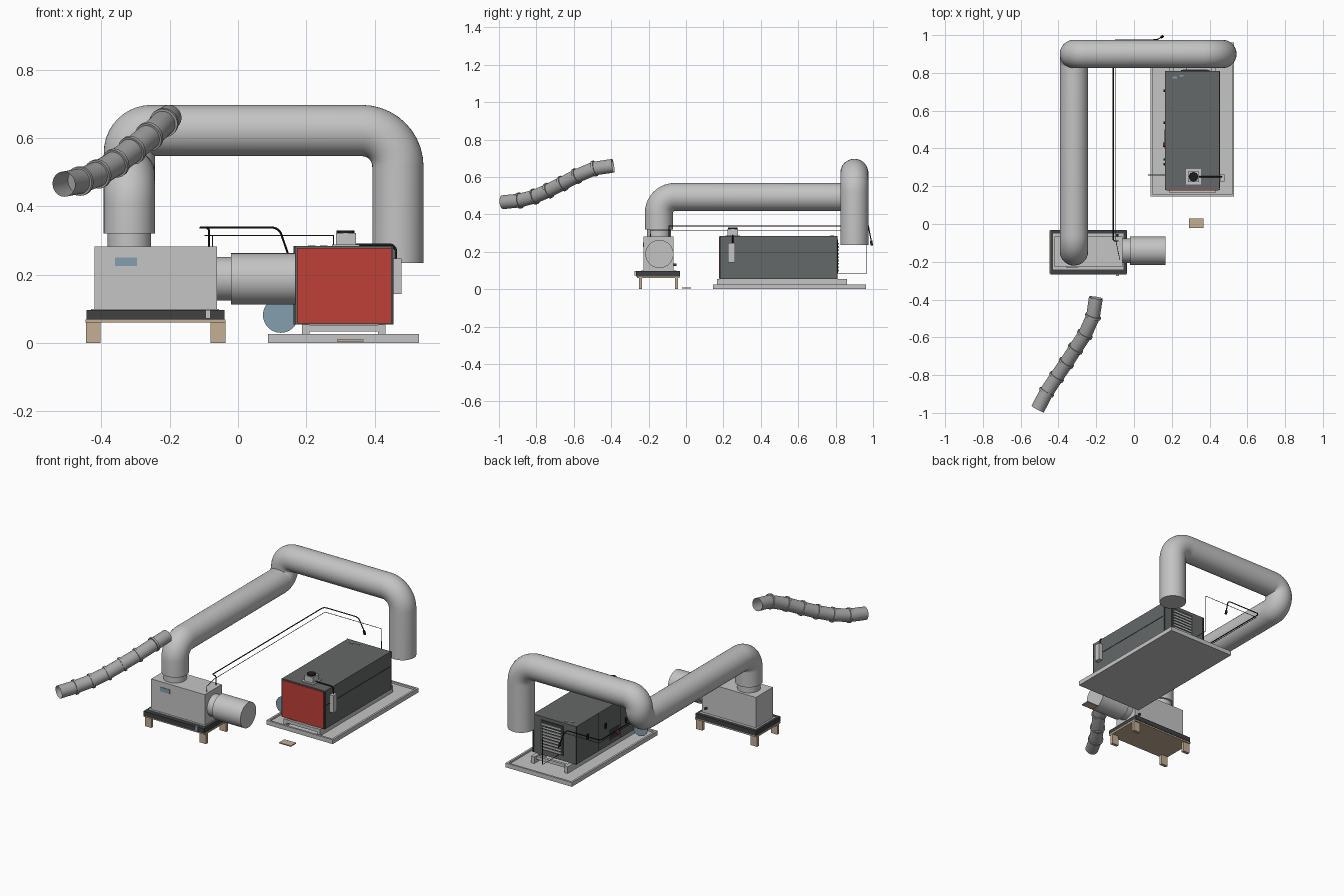
import bpy, bmesh, math
from mathutils import Vector

cube = bpy.data.objects.get("Cube")
if cube:
    bpy.data.objects.remove(cube, do_unlink=True)


def material(name, r, g, b):
    m = bpy.data.materials.new(name)
    m.use_nodes = True
    m.diffuse_color = (r, g, b, 1)
    m.node_tree.nodes["Principled BSDF"].inputs["Base Color"].default_value = (r, g, b, 1)
    return m


LIGHT = material("light grey", .56, .56, .56)
METAL = material("duct grey", .55, .55, .55)
FLEX = material("flexible duct grey", .38, .38, .38)
DARK = material("dark grey", .13, .14, .14)
COAL = material("charcoal", .05, .053, .054)
RED = material("red", .53, .05, .04)
TAN = material("tan wood", .56, .43, .3)
BLUE = material("dusty blue", .23, .35, .43)
BLACK = material("black", .012, .012, .012)


def finish(name, bm, mat, smooth=False):
    bmesh.ops.recalc_face_normals(bm, faces=bm.faces)
    me = bpy.data.meshes.new(name)
    bm.to_mesh(me)
    bm.free()
    me.materials.append(mat)
    ob = bpy.data.objects.new(name, me)
    bpy.context.collection.objects.link(ob)
    if smooth:
        bpy.ops.object.select_all(action='DESELECT')
        ob.select_set(True)
        bpy.context.view_layer.objects.active = ob
        bpy.ops.object.shade_smooth_by_angle(angle=math.radians(40))
    return ob


def box(name, x, y, z, mat):
    """Box from (low, high) ranges on each axis."""
    bm = bmesh.new()
    bmesh.ops.create_cube(bm, size=1)
    for v in bm.verts:
        v.co = [lo + (c + .5) * (hi - lo) for c, (lo, hi) in zip(v.co, (x, y, z))]
    return finish(name, bm, mat)


def rounded(points, radii):
    """Path whose inner corners are replaced by arcs."""
    pts = [Vector(p) for p in points]
    out = [pts[0]]
    for i, r in enumerate(radii, 1):
        a = (pts[i - 1] - pts[i]).normalized()
        b = (pts[i + 1] - pts[i]).normalized()
        c = pts[i] + (a + b) * r
        for k in range(11):
            t = k * math.pi / 20
            p = c - (b * math.cos(t) + a * math.sin(t)) * r
            if (p - out[-1]).length > 1e-4:
                out.append(p)
    return out + [pts[-1]]


def tube(name, path, radius, mat, sides=32, caps=True):
    """Sweep a circle along a path."""
    pts = [Vector(p) for p in path]
    n = len(pts)
    bm = bmesh.new()
    rings, side = [], None
    for i, p in enumerate(pts):
        d_in = (p - pts[max(i - 1, 0)]).normalized()
        d_out = (pts[min(i + 1, n - 1)] - p).normalized()
        t = (d_in + d_out).normalized()
        if side is None:
            side = t.orthogonal()
        side = (side - t * side.dot(t)).normalized()
        other = t.cross(side)
        rings.append([bm.verts.new(p + radius * (side * math.cos(a) + other * math.sin(a)))
                      for a in (k * math.tau / sides for k in range(sides))])
    for r0, r1 in zip(rings, rings[1:]):
        for k in range(sides):
            j = (k + 1) % sides
            bm.faces.new((r0[k], r0[j], r1[j], r1[k]))
    if caps:
        bm.faces.new(rings[0])
        bm.faces.new(rings[-1])
    return finish(name, bm, mat, True)


# Large rigid duct
tube("main_duct", rounded([(-.318, -.145, .32), (-.318, -.145, .493), (-.318, .9, .493),
                           (-.318, .9, .622), (.468, .9, .622), (.468, .9, .235)],
                          [.085, .064, .064, .105]), .075, METAL, 40)
tube("duct_collar", [(-.318, -.145, .275), (-.318, -.145, .325)], .064, METAL)

# Loose flexible duct with bands at its joints
flex = [(-.202, -.39, .66), (-.217, -.49, .645), (-.26, -.585, .605), (-.31, -.66, .565),
        (-.358, -.735, .527), (-.41, -.81, .495), (-.463, -.89, .474), (-.51, -.98, .465)]
tube("flexible_duct", flex, .037, FLEX, 28, False)
for i in range(1, len(flex) - 1):
    d = (Vector(flex[i + 1]) - Vector(flex[i - 1])).normalized() * .006
    tube("flexible_duct_band", [Vector(flex[i]) - d, Vector(flex[i]) + d], .043, FLEX, 28)

# Fan unit on its wooden stand
box("fan_housing", (-.42, -.062), (-.228, -.066), (.095, .282), LIGHT)
box("fan_label", (-.36, -.295), (-.231, -.227), (.225, .25), BLUE)
box("fan_base_plate", (-.43, -.055), (-.24, -.05), (.09, .099), LIGHT)
for y in (-.255, -.045):
    box("base_rail", (-.443, -.04), (y - .013, y + .013), (.069, .097), COAL)
for x in (-.43, -.053):
    box("base_crossbar", (x - .013, x + .013), (-.255, -.045), (.069, .097), COAL)
box("base_bracket", (-.095, -.08), (-.275, -.267), (.072, .097), LIGHT)
box("stand_board", (-.447, -.036), (-.262, -.035), (.06, .069), TAN)
for x in (-.445, -.08):
    for y in (-.252, -.06):
        box("stand_leg", (x, x + .043), (y, y + .018), (0, .061), TAN)
tube("fan_neck", [(-.065, -.142, .188), (-.015, -.142, .188)], .064, METAL)
tube("fan_drum", [(-.02, -.142, .188), (.168, -.142, .188)], .075, METAL, 40)
tube("fan_knob", [(-.09, -.07, .13), (-.09, -.052, .13)], .007, COAL, 12)

# Drip tray
box("tray_floor", (.088, .53), (.145, .962), (0, .015), LIGHT)
for x in (.088, .518):
    box("tray_side", (x, x + .012), (.145, .962), (0, .026), LIGHT)
for y in (.145, .95):
    box("tray_end", (.088, .53), (y, y + .012), (0, .026), LIGHT)

# Heater body on skids
for x in (.187, .41):
    box("skid", (x, x + .022), (.165, .86), (.015, .055), LIGHT)
for y in (.165, .825):
    box("skid_crossbar", (.187, .432), (y, y + .016), (.034, .053), LIGHT)
box("heater_body", (.165, .453), (.183, .81), (.055, .284), DARK)
box("front_panel", (.173, .448), (.177, .185), (.057, .278), RED)
box("side_seam", (.452, .455), (.19, .805), (.193, .197), COAL)
for x in (.163, .448):
    for y in (.18, .804):
        box("corner_trim", (x, x + .007), (y, y + .007), (.055, .284), COAL)

# Control side: doors, handles and stop button
for y in (.39, .6):
    box("door_seam", (.163, .166), (y, y + .005), (.06, .28), BLACK)
for y, z in ((.31, .17), (.335, .13), (.53, .17), (.7, .17)):
    box("door_handle", (.156, .166), (y, y + .012), (z, z + .03), BLACK)
box("control_plate", (.162, .166), (.4, .5), (.08, .14), COAL)
tube("stop_button", [(.166, .42, .105), (.154, .42, .105)], .012, RED, 16)

# Louvred rear grille
box("grille_frame", (.25, .4), (.808, .814), (.085, .265), COAL)
for i in range(9):
    z = .095 + i * .018
    box("grille_slat", (.26, .39), (.812, .818), (z, z + .009), LIGHT)

# Roof stickers and round side plate
for x, y in ((.205, .77), (.24, .78)):
    box("roof_sticker", (x, x + .022), (y, y + .01), (.283, .286), BLUE)
tube("round_side_plate", [(.125, .258, .082), (.125, .262, .082)], .052, BLUE)

# Flue outlet and its side box
box("flue_plate", (.275, .355), (.21, .29), (.284, .288), LIGHT)
box("flue_box", (.287, .345), (.222, .278), (.287, .322), LIGHT)
tube("flue_cap", [(.315, .25, .32), (.315, .25, .33)], .026, BLACK, 8)
tube("flue_arm", rounded([(.345, .25, .288), (.462, .25, .288), (.462, .25, .24)], [.02]),
     .004, BLACK, 10)
box("side_box", (.454, .478), (.225, .262), (.143, .247), LIGHT)

# Control cable, sensor and thin fuel line
tube("control_cable", rounded([(-.085, -.09, .28), (-.085, -.09, .338), (-.11, -.09, .338),
                               (-.11, .975, .338), (.12, .975, .338), (.15, .992, .25)],
                              [.01, .01, .02, .02]), .003, BLACK, 8)
tube("sensor", [(.146, .99, .258), (.152, .993, .235)], .007, BLACK, 12)
tube("fuel_line", [(-.075, -.19, .28), (-.075, -.19, .315), (-.096, -.09, .315),
                   (-.096, .967, .315), (.28, .967, .315), (.28, .967, .085), (.28, .81, .085)],
     .0018, COAL, 6)

# Loose board on the floor
box("loose_board", (.29, .368), (-.022, .028), (.004, .01), TAN)
